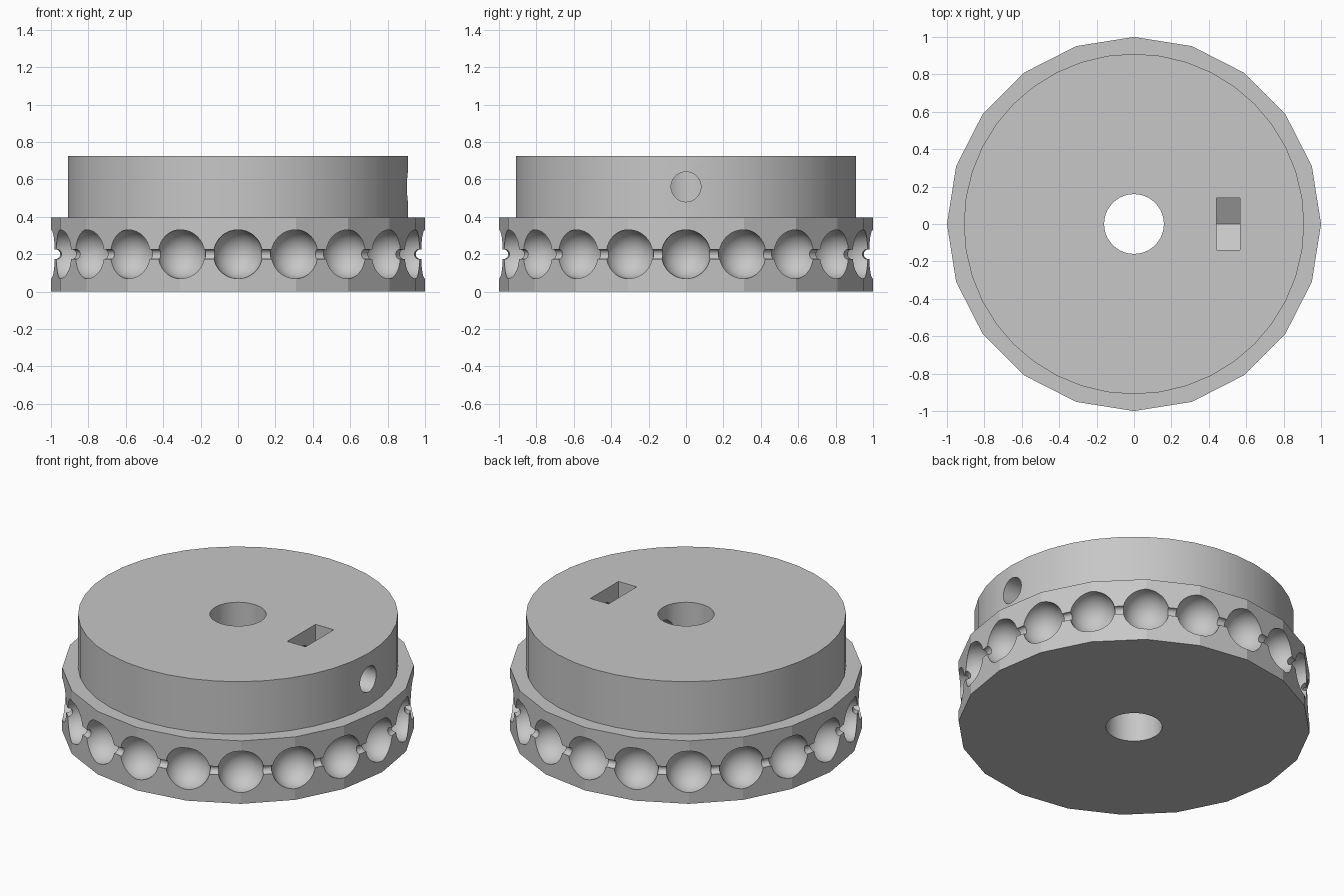
import bpy, math

if "Cube" in bpy.data.objects:
    bpy.data.objects.remove(bpy.data.objects["Cube"])

BALLS = 20
BALL_Z, RING_R = 0.2, 0.985
SCREW_Z = 0.56

grey = bpy.data.materials.new("grey plastic")
grey.diffuse_color = (0.57, 0.57, 0.57, 1)
grey.use_nodes = True
grey.node_tree.nodes["Principled BSDF"].inputs["Base Color"].default_value = grey.diffuse_color


def finish(name):
    ob = bpy.context.object
    ob.name = name
    bpy.ops.object.transform_apply(location=True, rotation=True, scale=True)
    return ob


def cylinder(name, r, z0, z1, sides, turn=0.0):
    bpy.ops.mesh.primitive_cylinder_add(vertices=sides, radius=r, depth=z1 - z0,
                                        location=(0, 0, (z0 + z1) / 2), rotation=(0, 0, turn))
    return finish(name)


def rod_x(name, r, x0, x1, sides, turn=0.0):
    # Prism lying along x at the height of the set screw
    bpy.ops.mesh.primitive_cylinder_add(vertices=sides, radius=r, depth=x1 - x0,
                                        location=((x0 + x1) / 2, 0, SCREW_Z),
                                        rotation=(0, math.pi / 2, turn))
    return finish(name)


def combine(target, tool, operation):
    mod = target.modifiers.new(tool.name, 'BOOLEAN')
    mod.operation, mod.object, mod.solver = operation, tool, 'EXACT'
    bpy.ops.object.select_all(action='DESELECT')
    bpy.context.view_layer.objects.active = target
    target.select_set(True)
    bpy.ops.object.modifier_apply(modifier=mod.name)
    bpy.data.objects.remove(tool, do_unlink=True)


# Twenty-sided rim with the round hub on top
wheel = cylinder("pulley_wheel", 1.0, 0.0, 0.395, BALLS)
combine(wheel, cylinder("hub", 0.91, 0.2, 0.725, 40), 'UNION')

# Shaft bore and set screw hole
combine(wheel, cylinder("bore", 0.16, -0.1, 0.9, 40), 'DIFFERENCE')
combine(wheel, rod_x("screw_hole", 0.08, 0.05, 1.1, 32), 'DIFFERENCE')

# Nut slot: straight sides and a V-shaped floor, open at the top
half, x0, x1 = 0.14, 0.44, 0.567
low, point = SCREW_Z - half * math.tan(math.pi / 6), SCREW_Z - half / math.cos(math.pi / 6)
profile = [(-half, 0.9), (-half, low), (0, point), (half, low), (half, 0.9)]
n = len(profile)
mesh = bpy.data.meshes.new("nut_slot")
mesh.from_pydata([(x, y, z) for x in (x0, x1) for y, z in profile], [],
                 [tuple(reversed(range(n))), tuple(range(n, 2 * n))]
                 + [(i, (i + 1) % n, n + (i + 1) % n, n + i) for i in range(n)])
slot = bpy.data.objects.new("nut_slot", mesh)
bpy.context.collection.objects.link(slot)
combine(wheel, slot, 'DIFFERENCE')

# Groove for the chain links
bpy.ops.mesh.primitive_torus_add(major_radius=RING_R, minor_radius=0.026, major_segments=100,
                                 minor_segments=32, location=(0, 0, BALL_Z))
combine(wheel, finish("link_groove"), 'DIFFERENCE')

# Ball pockets, one on each corner of the rim
for i in range(BALLS):
    a = i * 2 * math.pi / BALLS
    bpy.ops.mesh.primitive_uv_sphere_add(segments=48, ring_count=24, radius=0.131,
                                         location=(RING_R * math.cos(a), RING_R * math.sin(a), BALL_Z),
                                         rotation=(0, 0, a))
    combine(wheel, finish("ball_pocket"), 'DIFFERENCE')

wheel.data.materials.clear()
wheel.data.materials.append(grey)
for p in wheel.data.polygons:
    p.material_index = 0
bpy.ops.object.shade_smooth_by_angle(angle=math.radians(15))
